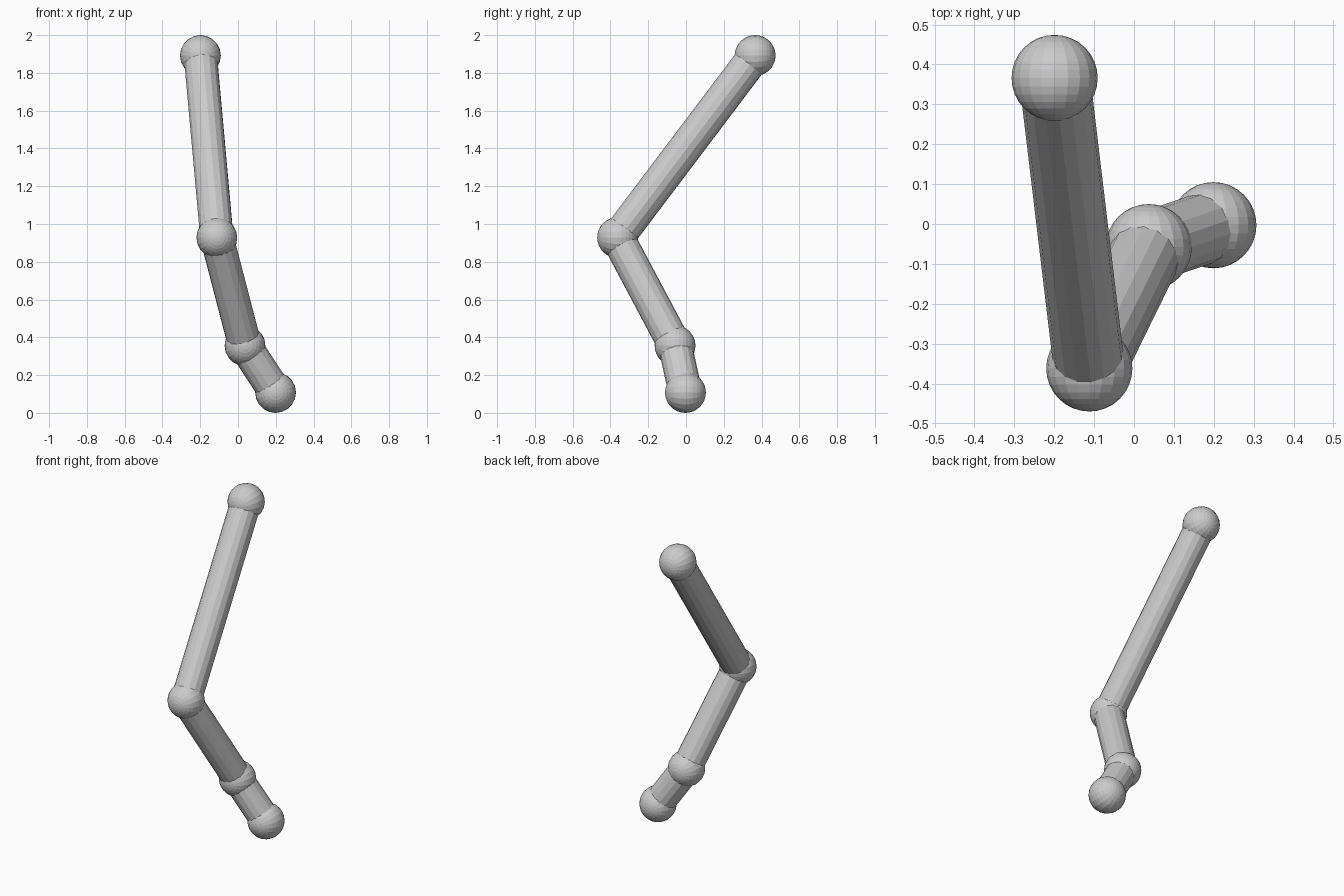
import bpy, math
from mathutils import Vector

if "Cube" in bpy.data.objects:
    bpy.data.objects.remove(bpy.data.objects["Cube"])

BALL_R = 0.108
TUBE_R = 0.089

# Joint centres from the foot of the chain to the top
joints = [Vector(p) for p in (
    (0.199, -0.003, 0.108),
    (0.037, -0.058, 0.356),
    (-0.112, -0.362, 0.928),
    (-0.199, 0.366, 1.892),
)]
ball_names = ("foot_ball", "ankle_ball", "elbow_ball", "top_ball")
tube_names = ("short_tube", "middle_tube", "long_tube")


def ball(name, centre):
    # Faceted sphere with its poles along y
    bpy.ops.mesh.primitive_uv_sphere_add(
        segments=20, ring_count=16, radius=BALL_R,
        location=centre, rotation=(math.pi / 2, 0, 0))
    bpy.context.object.name = name


def tube(name, a, b):
    # Faceted straight rod between two joint centres
    d = b - a
    bpy.ops.mesh.primitive_cylinder_add(
        vertices=16, radius=TUBE_R, depth=d.length, location=(a + b) / 2)
    ob = bpy.context.object
    ob.name = name
    ob.rotation_euler = d.to_track_quat('Z', 'Y').to_euler()


# Balls at the joints
for name, p in zip(ball_names, joints):
    ball(name, p)

# Tubes between neighbouring joints
for name, a, b in zip(tube_names, joints, joints[1:]):
    tube(name, a, b)
